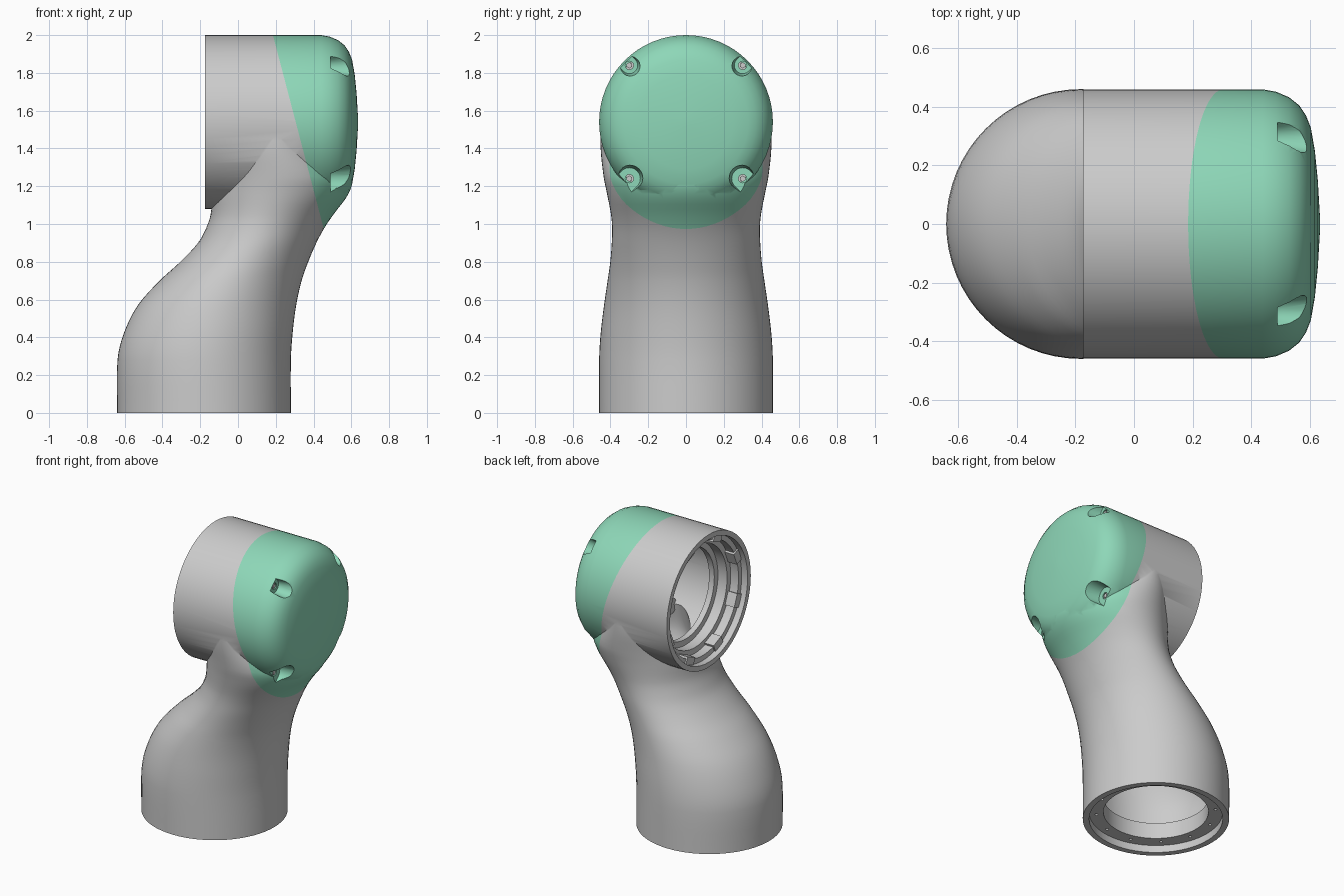
import bpy, bmesh, math
from mathutils import Matrix, Vector

if "Cube" in bpy.data.objects:
    bpy.data.objects.remove(bpy.data.objects["Cube"])

N = 64
HEAD = Matrix.Translation((0, 0, 1.54)) @ Matrix.Rotation(math.pi / 2, 4, 'Y')  # local z -> world x
BASE = Matrix.Translation((-0.18, 0, 0))


def skin(name, rings):
    """Closed solid through a list of equal-length point rings."""
    bm = bmesh.new()
    vs = [[bm.verts.new(p) for p in r] for r in rings]
    n = len(vs[0])
    for a, b in zip(vs, vs[1:]):
        for i in range(n):
            j = (i + 1) % n
            bm.faces.new((a[i], a[j], b[j], b[i]))
    bm.faces.new(vs[0][::-1])
    bm.faces.new(vs[-1])
    bmesh.ops.recalc_face_normals(bm, faces=bm.faces)
    me = bpy.data.meshes.new(name)
    bm.to_mesh(me)
    bm.free()
    ob = bpy.data.objects.new(name, me)
    bpy.context.collection.objects.link(ob)
    return ob


def circle(r, h, n):
    return [Vector((r * math.cos(2 * math.pi * i / n), r * math.sin(2 * math.pi * i / n), h))
            for i in range(n)]


def lathe(name, profile, mat, n=N):
    """Revolve (height, radius) points about the local z of mat."""
    return skin(name, [[mat @ p for p in circle(r, h, n)] for h, r in profile])


def loft(name, keys, steps=4):
    """Elliptic slices (z, x_min, x_max, half_width) with smooth interpolation."""
    keys = [Vector(k) for k in keys]
    last = len(keys) - 1
    tan = []
    for i in range(last + 1):
        a, b = keys[max(i - 1, 0)], keys[min(i + 1, last)]
        tan.append((b - a) / (b[0] - a[0]))
    rows = []
    for i in range(last):
        d = keys[i + 1][0] - keys[i][0]
        for s in range(steps):
            t = s / steps
            k = (keys[i] * (2*t**3 - 3*t**2 + 1) + tan[i] * d * (t**3 - 2*t**2 + t)
                 + keys[i + 1] * (3*t**2 - 2*t**3) + tan[i + 1] * d * (t**3 - t**2))
            k[0] = keys[i][0] + d * t
            rows.append(k)
    rows.append(keys[-1])
    return skin(name, [[((x0 + x1) / 2 + (x1 - x0) / 2 * p.x, hy * p.y, z)
                        for p in circle(1, 0, N)] for z, x0, x1, hy in rows])


def activate(ob):
    bpy.ops.object.select_all(action='DESELECT')
    ob.select_set(True)
    bpy.context.view_layer.objects.active = ob


def join(obs, name):
    activate(obs[0])
    for o in obs:
        o.select_set(True)
    bpy.ops.object.join()
    obs[0].name = name
    return obs[0]


def boolean(ob, other, op, keep=False):
    m = ob.modifiers.new("bool", 'BOOLEAN')
    m.operation, m.object, m.solver = op, other, 'EXACT'
    activate(ob)
    bpy.ops.object.modifier_apply(modifier=m.name)
    if not keep:
        bpy.data.objects.remove(other)


# Outer form: curved neck merged with the horizontal head
body = loft("arm_body", [
    (0, -.64, .28, .46), (.28, -.638, .28, .46), (.42, -.605, .289, .452), (.57, -.53, .308, .434),
    (.70, -.415, .337, .415), (.80, -.305, .372, .401), (.90, -.212, .415, .393),
    (.98, -.168, .458, .391), (1.05, -.145, .505, .397), (1.16, -.135, .585, .418),
    (1.25, -.12, .602, .436), (1.40, -.08, .50, .452), (1.56, .0, .40, .453)])
boolean(body, lathe("head", [
    (-.175, .46), (.44, .46), (.485, .452), (.53, .433), (.565, .405), (.588, .37), (.604, .33),
    (.618, .25), (.628, .15), (.635, .03)], HEAD), 'UNION')

# Hollow inside of the neck and the stepped bearing seat in the head
boolean(body, loft("neck_cavity", [
    (.16, -.585, .225, .405), (.35, -.57, .23, .40), (.57, -.46, .255, .375), (.80, -.23, .315, .345),
    (.98, -.09, .40, .335), (1.12, .03, .46, .33), (1.3, .10, .44, .30)]), 'DIFFERENCE')
boolean(body, lathe("head_cavity", [
    (-.3, .425), (-.13, .425), (-.13, .39), (-.07, .39), (-.07, .35), (.0, .35), (.0, .31),
    (.04, .31), (.04, .40), (.38, .40), (.46, .35), (.555, .28), (.59, .03)], HEAD), 'DIFFERENCE')

# Mounting flange in the base with a ring of bolt holes
boolean(body, lathe("flange_recess", [(-.1, .42), (.05, .42), (.05, .33), (.22, .33)], BASE), 'DIFFERENCE')
holes = []
for i in range(12):
    a = math.radians(30 * i + 15)
    m = BASE @ Matrix.Translation((.375 * math.cos(a), .375 * math.sin(a), 0))
    holes.append(lathe("hole", [(.02, .01), (.10, .01)], m, 12))
boolean(body, join(holes, "bolt_holes"), 'DIFFERENCE')

# Screw pockets in the cap: round inner end, open outwards
pockets, screw_holes, screws, posts = [], [], [], []
for sy in (-1, 1):
    for z, w in ((1.24, .058), (1.84, .044)):
        c = Vector((0, sy * .30, z))
        u = Vector((0, sy * .30, z - 1.54)).normalized()
        v = Vector((1, 0, 0)).cross(u)

        def outline(x, r):
            pts = [(r * math.cos(math.radians(a)), r * math.sin(math.radians(a)))
                   for a in range(90, 271, 15)] + [(.2, -r), (.2, r)]
            return [c + Vector((x, 0, 0)) + u * p + v * q for p, q in pts]
        pockets.append(skin("pocket", [outline(.49, w), outline(.51, w + .004), outline(.75, w + .035)]))
        axis = Matrix.Translation(c) @ Matrix.Rotation(math.pi / 2, 4, 'Y')
        screw_holes.append(lathe("hole", [(.47, .022), (.52, .022)], axis, 16))
        screws.append(lathe("screw", [(.468, .016), (.488, .016)], axis, 6))
        post = Matrix.Translation(-u * .045) @ axis
        posts.append(lathe("post", [(.30, .055), (.48, .055)], post, 24))
boolean(body, join(pockets, "pockets"), 'DIFFERENCE')
boolean(body, join(screw_holes, "screw_holes"), 'DIFFERENCE')
join(screws, "cap_screws")
posts = join(posts, "cap_screw_posts")

# Split off the end cap along the slanted seam
cap = body.copy()
cap.data = body.data.copy()
cap.name = "end_cap"
bpy.context.collection.objects.link(cap)
tilt = math.atan2(.27, 1.03)
bpy.ops.mesh.primitive_cube_add(size=4, rotation=(0, -tilt, 0), location=(
    .32 + 2 * math.cos(tilt), 0, 1.485 + 2 * math.sin(tilt)))
half = bpy.context.object
boolean(cap, half, 'INTERSECT', keep=True)
boolean(body, half, 'DIFFERENCE')

# Locating tabs around the bearing seat
tabs = []
for i in range(8):
    bpy.ops.mesh.primitive_cube_add(size=1)
    t = bpy.context.object
    t.data.transform(HEAD @ Matrix.Rotation(math.radians(45 * i + 22), 4, 'Z')
                     @ Matrix.Translation((.402, 0, -.10)) @ Matrix.Diagonal((.06, .09, .08, 1)))
    tabs.append(t)
tabs = join(tabs, "bearing_seat_tabs")

# Cap colour and shading
green = bpy.data.materials.new("cap_green")
green.diffuse_color = (.27, .68, .48, 1)
green.use_nodes = True
green.node_tree.nodes["Principled BSDF"].inputs["Base Color"].default_value = green.diffuse_color
cap.data.materials.clear()
cap.data.materials.append(green)
for ob in (body, cap, posts):
    activate(ob)
    bpy.ops.object.shade_smooth_by_angle(angle=math.radians(35))
